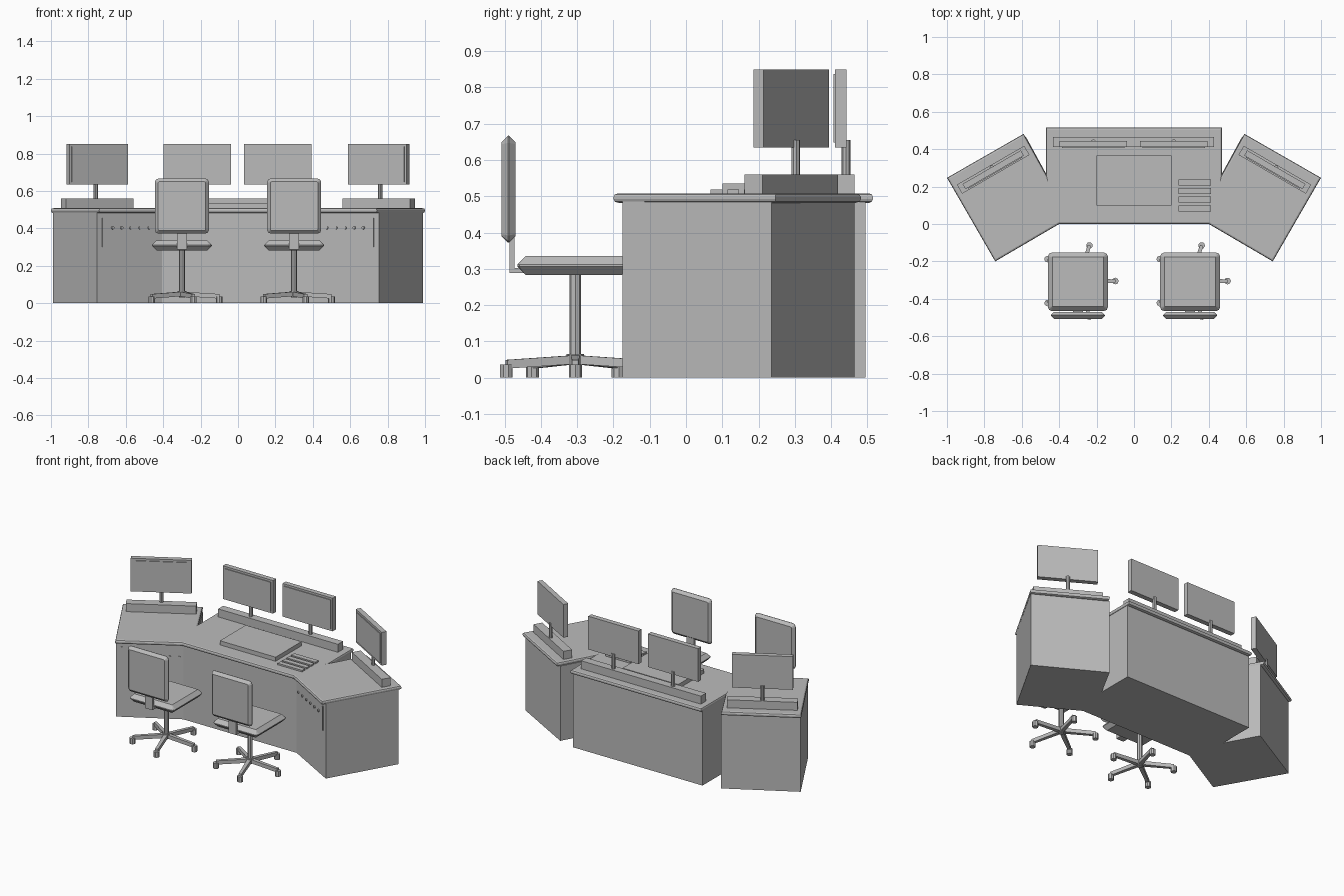
import bpy, bmesh
from math import radians, cos, sin, pi
from mathutils import Matrix, Vector

cube = bpy.data.objects.get("Cube")
if cube:
    bpy.data.objects.remove(cube, do_unlink=True)

grey = bpy.data.materials.new("plain grey")
grey.use_nodes = True
GREY = (0.5, 0.5, 0.5, 1)
grey.diffuse_color = GREY
grey.node_tree.nodes["Principled BSDF"].inputs["Base Color"].default_value = GREY


def finish(name, bm, matrix=Matrix()):
    bmesh.ops.recalc_face_normals(bm, faces=bm.faces[:])
    mesh = bpy.data.meshes.new(name)
    bm.to_mesh(mesh)
    bm.free()
    mesh.materials.append(grey)
    ob = bpy.data.objects.new(name, mesh)
    ob.matrix_world = matrix
    bpy.context.collection.objects.link(ob)
    return ob


def box(name, lo, hi, matrix=Matrix(), bevel=0, corner=0):
    """Box between two corners; corner rounds the edges along its thin axis first."""
    lo, hi = Vector(lo), Vector(hi)
    size = hi - lo
    bm = bmesh.new()
    bmesh.ops.create_cube(bm, size=1)
    bmesh.ops.scale(bm, vec=size, verts=bm.verts)
    bmesh.ops.translate(bm, vec=(lo + hi) / 2, verts=bm.verts)
    thin = min(range(3), key=lambda i: size[i])

    def along(e):
        return abs((e.verts[0].co - e.verts[1].co)[thin]) > 1e-5
    if corner:
        bmesh.ops.bevel(bm, geom=[e for e in bm.edges if along(e)],
                        offset=corner, segments=2, profile=0.5, affect='EDGES')
    if bevel:
        bmesh.ops.bevel(bm, geom=[e for e in bm.edges if not along(e)],
                        offset=bevel, segments=1, affect='EDGES')
    return finish(name, bm, matrix)


def rod(name, base, height, radius, matrix=Matrix(), sides=8):
    bm = bmesh.new()
    bmesh.ops.create_cone(bm, cap_ends=True, segments=sides, radius1=radius,
                          radius2=radius, depth=height)
    bmesh.ops.translate(bm, vec=Vector(base) + Vector((0, 0, height / 2)), verts=bm.verts)
    return finish(name, bm, matrix)


def slab(name, half, z0, z1, round_edge=0):
    """Extrude an outline mirrored across x from its right half."""
    outline = half + [(-x, y) for x, y in reversed(half)]
    bm = bmesh.new()
    face = bm.faces.new([bm.verts.new((x, y, z0)) for x, y in outline])
    top = bmesh.ops.extrude_face_region(bm, geom=[face])["geom"]
    bmesh.ops.translate(bm, vec=(0, 0, z1 - z0),
                        verts=[v for v in top if isinstance(v, bmesh.types.BMVert)])
    bmesh.ops.recalc_face_normals(bm, faces=bm.faces[:])
    if round_edge:
        rims = [e for e in bm.edges if abs(e.verts[0].co.z - e.verts[1].co.z) < 1e-5]
        bmesh.ops.bevel(bm, geom=rims, offset=round_edge, segments=2,
                        profile=0.5, affect='EDGES')
    return finish(name, bm)


# Desk
slab("desk_body", [(0.407, 0.02), (0.753, -0.175), (0.988, 0.235), (0.577, 0.465),
                   (0.465, 0.26), (0.465, 0.495)], 0, 0.485)
slab("desk_top", [(0.4, 0), (0.742, -0.2), (1, 0.247), (0.59, 0.482),
                  (0.47, 0.265), (0.47, 0.515)], 0.482, 0.508, 0.01)


# Monitors: local front faces -y, origin on the desk
def monitor(name, matrix):
    box(name + "_case", (-0.18, -0.016, 0.635), (0.18, 0.016, 0.85), matrix)
    box(name + "_screen", (-0.167, -0.021, 0.648), (0.167, -0.015, 0.837), matrix)
    rod(name + "_stand", (0, 0.014, 0.55), 0.105, 0.012, matrix)


box("centre_riser", (-0.432, 0.413, 0.5), (0.428, 0.465, 0.56))
for side, x in (("right", -0.217), ("left", 0.212)):
    monitor("centre_monitor_" + side, Matrix.Translation((x, 0.427, 0)))

for side, s in (("left", 1), ("right", -1)):
    turn = Matrix.Rotation(radians(-30 * s), 4, 'Z')
    at = Matrix.Translation((0.753 * s, 0.29, 0)) @ turn
    box("wing_riser_" + side, (-0.208, -0.028, 0.5), (0.208, 0.028, 0.56), at)
    monitor("wing_monitor_" + side, at)
    # Slot and row of knobs on the front of each wing
    front = Matrix.Translation((0.58 * s, -0.0775, 0)) @ turn
    box("slot_" + side, (0.164 * s - 0.004, -0.004, 0.3),
        (0.164 * s + 0.004, 0.01, 0.455), front)
    for i in range(6):
        x = (-0.175 + 0.056 * i) * s
        knob = front @ Matrix.Translation((x, 0, 0.403)) @ Matrix.Rotation(pi / 2, 4, 'X')
        rod("knob_" + side, (0, 0, -0.005), 0.012, 0.008, knob)

# Desk pad and control strips
box("desk_pad_base", (-0.2, 0.1, 0.5), (0.2, 0.365, 0.535))
for i in range(4):
    y = 0.068 + 0.046 * i
    box("control_strip", (0.237, y, 0.5), (0.412, y + 0.032, 0.518))


# Chairs
def chair(side, x):
    at = Matrix.Translation((x, -0.305, 0))
    box("seat_" + side, (-0.16, -0.16, 0.283), (0.16, 0.152, 0.335), at, 0.0235, 0.02)
    box("backrest_" + side, (-0.145, -0.203, 0.372), (0.145, -0.165, 0.667), at, 0.0175, 0.02)
    box("back_bracket_" + side, (-0.027, -0.182, 0.295), (0.027, -0.168, 0.4), at)
    box("bracket_arm_" + side, (-0.027, -0.182, 0.288), (0.027, -0.1, 0.302), at)
    rod("column_" + side, (0, 0, 0.03), 0.26, 0.016, at)
    rod("hub_" + side, (0, 0, 0.035), 0.03, 0.024, at)
    for i in range(5):
        leg_at = at @ Matrix.Rotation(i * 2 * pi / 5, 4, 'Z')
        leg = box("leg_" + side, (0, -0.013, 0.038), (0.2, 0.013, 0.062), leg_at)
        for v in leg.data.vertices:
            if v.co.x > 0.1:
                v.co.y *= 0.7
                v.co.z -= 0.013
        rod("caster_" + side, (0.2, 0, 0), 0.036, 0.018, leg_at)


chair("right", -0.3)
chair("left", 0.3)
